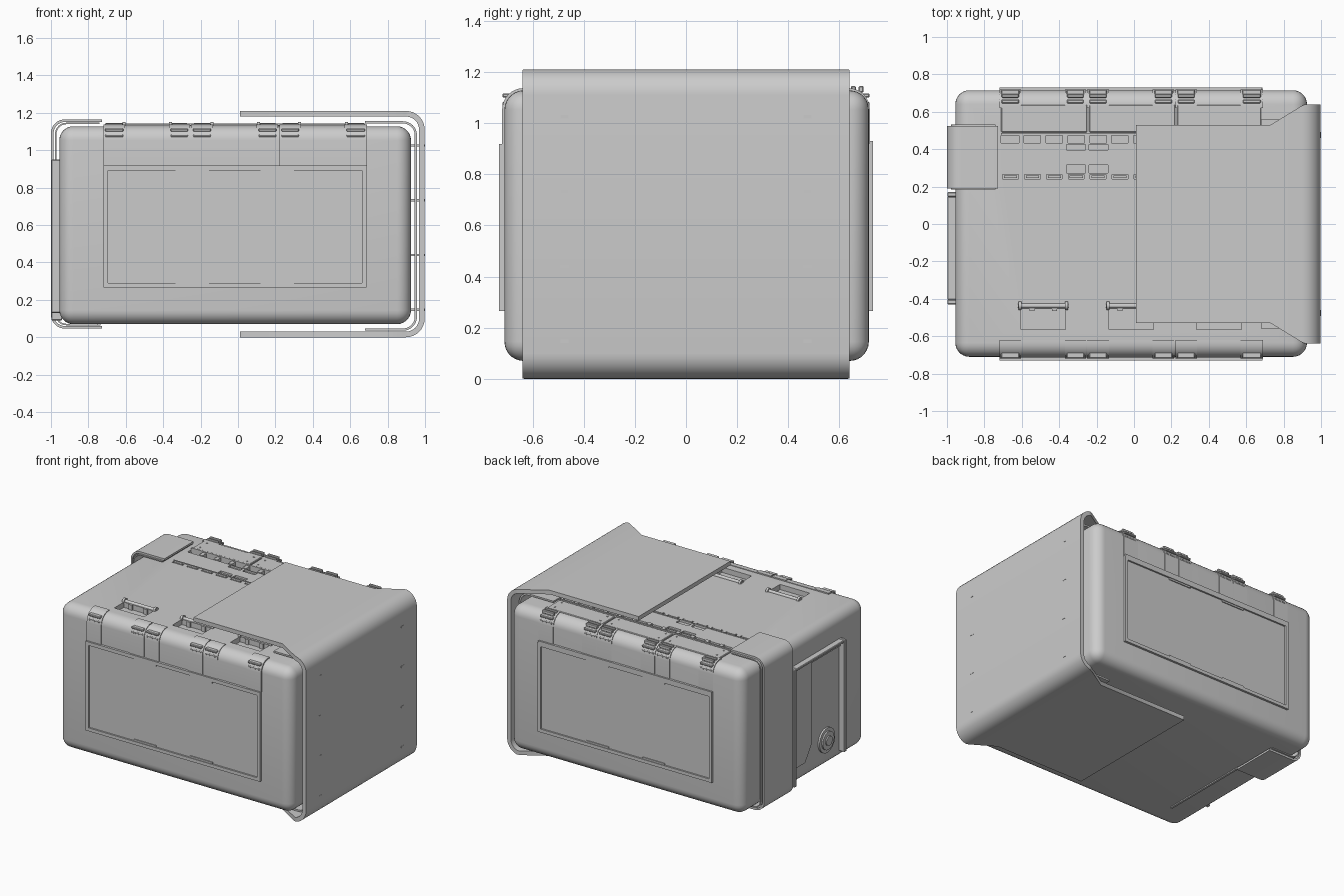
import bpy, bmesh, math
from mathutils import Matrix, Vector

if "Cube" in bpy.data.objects:
    bpy.data.objects.remove(bpy.data.objects["Cube"])


def finish(name, bm):
    bmesh.ops.recalc_face_normals(bm, faces=bm.faces)
    me = bpy.data.meshes.new(name)
    bm.to_mesh(me)
    bm.free()
    ob = bpy.data.objects.new(name, me)
    bpy.context.collection.objects.link(ob)
    return ob


def smooth(ob):
    bpy.ops.object.select_all(action='DESELECT')
    ob.select_set(True)
    bpy.context.view_layer.objects.active = ob
    bpy.ops.object.shade_smooth_by_angle(angle=math.radians(32))


def boxes(name, items, bevel=0, segments=1):
    """Axis-aligned boxes given as x0, x1, y0, y1, z0, z1."""
    bm = bmesh.new()
    for x0, x1, y0, y1, z0, z1 in items:
        m = Matrix.Translation(((x0 + x1) / 2, (y0 + y1) / 2, (z0 + z1) / 2)) @ \
            Matrix.Diagonal((abs(x1 - x0), abs(y1 - y0), abs(z1 - z0), 1))
        bmesh.ops.create_cube(bm, size=1, matrix=m)
    if bevel:
        bmesh.ops.bevel(bm, geom=bm.edges[:], offset=bevel, segments=segments,
                        profile=0.5, affect='EDGES')
    return finish(name, bm)


def cylinder(bm, a, b, r, seg=16):
    a, b = Vector(a), Vector(b)
    rot = (b - a).to_track_quat('Z', 'Y').to_matrix().to_4x4()
    bmesh.ops.create_cone(bm, cap_ends=True, segments=seg, radius1=r, radius2=r,
                          depth=(b - a).length, matrix=Matrix.Translation((a + b) / 2) @ rot)


def arc(cu, cv, r, a0, a1, n=8):
    return [(cu + r * math.cos(math.radians(a0 + (a1 - a0) * i / n)),
             cv + r * math.sin(math.radians(a0 + (a1 - a0) * i / n))) for i in range(n + 1)]


def c_path(us, u1, v0, v1, r):
    """C-shaped path opening to the left, rounded at u1."""
    return ([(u, v1) for u in us] + arc(u1 - r, v1 - r, r, 90, 0)
            + arc(u1 - r, v0 + r, r, 0, -90) + [(u, v0) for u in reversed(us)])


def sheet(name, outer, inner, spans, axis='y'):
    """Solid sheet between two matching paths, spanned across the given axis."""
    bm = bmesh.new()

    def vert(p, s):
        return bm.verts.new((p[0], s, p[1]) if axis == 'y' else (s, p[0], p[1]))
    rows = [(vert(o, s[0]), vert(o, s[1]), vert(i, s[1]), vert(i, s[0]))
            for o, i, s in zip(outer, inner, spans)]
    for a, b in zip(rows, rows[1:]):
        for k in range(4):
            j = (k + 1) % 4
            bm.faces.new((a[k], a[j], b[j], b[k]))
    bm.faces.new(rows[0])
    bm.faces.new(rows[-1])
    ob = finish(name, bm)
    smooth(ob)
    return ob


def c_sheet(name, us, u1, v0, v1, r, t, width, mirror=False):
    outer = c_path(us, u1, v0, v1, r)
    inner = c_path(us, u1 - t, v0 + t, v1 - t, r - t)
    spans = [width(p[0]) for p in outer]
    if mirror:
        outer, inner = ([(-u, v) for u, v in q] for q in (outer, inner))
    return sheet(name, outer, inner, spans)


# main housing with rounded edges
body = boxes("housing", [(-0.955, 0.925, -0.71, 0.715, 0.07, 1.128)], 0.075, 7)

# recesses in the lid: handle wells, vent slots and tab pockets
handles = (-0.485, -0.015, 0.455)
slots = [-0.66 + 0.117 * i for i in range(12)]
cuts = [(c - 0.12, c + 0.12, -0.565, -0.455, 1.09, 1.2) for c in handles]
cuts += [(-0.71, 0.68, 0.432, 0.475, 1.085, 1.2)]
cuts += [(x - 0.042, x + 0.042, 0.24, 0.265, 1.1, 1.2) for x in slots]
cuts += [(x - 0.05, x + 0.05, a, b, 1.115, 1.2)
         for x in (-0.31, -0.19, 0.16, 0.28) for a, b in ((0.27, 0.315), (0.395, 0.425))]
cutter = boxes("lid_cutter", cuts)
mod = body.modifiers.new("recesses", 'BOOLEAN')
mod.object, mod.operation, mod.solver = cutter, 'DIFFERENCE', 'EXACT'
bpy.context.view_layer.update()
mesh = bpy.data.meshes.new_from_object(body.evaluated_get(bpy.context.evaluated_depsgraph_get()))
body.modifiers.clear()
body.data = mesh
bpy.data.objects.remove(cutter)
smooth(body)

# raised ribs and rims around the lid slots
boxes("vent_ribs", [(x + 0.044, x + 0.073, 0.43, 0.477, 1.08, 1.134) for x in slots[:-1]])
boxes("vent_rails", [(-0.71, 0.68, 0.474, 0.486, 1.11, 1.142),
                     (-0.71, 0.68, 0.268, 0.274, 1.12, 1.133)])
boxes("tab_strip", [(x - 0.035, x + 0.035, 0.245, 0.26, 1.09, 1.132) for x in slots])

# lift handles on the lid
bm = bmesh.new()
for c in handles:
    cylinder(bm, (c - 0.135, -0.437, 1.128), (c + 0.135, -0.437, 1.128), 0.013)
    for s in (-1, 1):
        cylinder(bm, (c + s * 0.125 - 0.008, -0.437, 1.128),
                 (c + s * 0.125 + 0.008, -0.437, 1.128), 0.022)
smooth(finish("lid_handles", bm))
boxes("handle_clips", [(c + d - 0.014, c + d + 0.014, -0.465, -0.435, 1.09, 1.128)
                       for c in handles for d in (-0.06, 0.06)])

# rear lid plates with rows of small rivets
bays = [(-0.71, -0.25), (-0.24, 0.22), (0.23, 0.68)]
boxes("rear_lid_plates", [(a, b, 0.49, 0.637, 1.11, 1.138) for a, b in bays], 0.004)
bm = bmesh.new()
for a, b in bays:
    for x in (a + 0.04, b - 0.04):
        for y in (0.52, 0.6):
            cylinder(bm, (x, y, 1.13), (x, y, 1.142), 0.006, 8)
finish("rear_lid_rivets", bm)

# windows, straps and hatch edges on front (-1) and back (1)
straps = [(-0.72, -0.603), (-0.37, -0.257), (-0.25, -0.135),
          (0.1, 0.215), (0.222, 0.336), (0.57, 0.69)]
for s, side in ((-1, "front"), (1, "back")):
    def y(d):
        return s * d
    boxes(side + "_window_frame", [
        (-0.72, 0.688, y(0.69), y(0.731), 0.892, 0.918),
        (-0.72, 0.688, y(0.69), y(0.731), 0.266, 0.29),
        (-0.72, -0.696, y(0.69), y(0.731), 0.29, 0.892),
        (0.664, 0.688, y(0.69), y(0.731), 0.29, 0.892)])
    boxes(side + "_window_panel", [(-0.696, 0.664, y(0.69), y(0.719), 0.29, 0.892)])
    boxes(side + "_window_catches", [(c - 0.09, c + 0.09, y(0.7), y(0.726), z, z + 0.014)
                                     for c in (-0.245, 0.21) for z in (0.288, 0.88)])

    def corner(off, top):
        return [(y(top), 1.128 + off)] + \
            [(y(u), v) for u, v in arc(0.635, 1.053, 0.075 + off, 90, 0)] + [(y(0.71 + off), 0.915)]
    for i, span in enumerate(straps):
        sheet(f"{side}_strap_{i}", corner(0.009, 0.62), corner(-0.01, 0.62), [span] * 11, 'x')
    for i, (a, b) in enumerate(bays):
        sheet(f"{side}_hatch_{i}", corner(0.004, 0.62), corner(-0.01, 0.62), [(a, b)] * 11, 'x')
    boxes(side + "_hinge_clips", [(a + 0.01, b - 0.01, y(0.655), y(0.718), z, z + 0.016)
                                  for a, b in straps for z in (1.068, 1.1)], 0.004)
boxes("rear_hinge_knuckles", [(a + 0.012, b - 0.012, y0, y0 + 0.02, 1.12, 1.145)
                              for a, b in straps for y0 in (0.645, 0.675)], 0.004)
boxes("rear_hinge_ledge", [(-0.72, 0.684, 0.7, 0.731, 0.918, 0.93)])


# large outer guard wrapping the right side, flared towards the corner
def flare(x):
    w = 0.53 + 0.11 * min(max((x - 0.73) / 0.18, 0), 1)
    return -w, w


c_sheet("outer_guard", [0.012, 0.73], 0.998, 0.0, 1.21, 0.1, 0.03, flare)
c_sheet("inner_liner", [0.68], 0.957, 0.035, 1.155, 0.075, 0.012, lambda x: (-0.56, 0.56))
boxes("guard_studs", [(0.92, 1.0, yy - 0.016, yy + 0.016, z - 0.006, z + 0.006)
                      for yy in (-0.475, 0.475) for z in (0.147, 0.44, 0.733, 1.025)])

# narrow bracket clasping the left side
c_sheet("left_bracket", [0.728], 1.0, 0.046, 1.165, 0.075, 0.014,
        lambda x: (0.19, 0.525), True)
c_sheet("left_bracket_liner", [0.74], 0.978, 0.064, 1.147, 0.06, 0.008,
        lambda x: (0.185, 0.533), True)

# left service bay: rim, chamfered cover and round cap
boxes("service_bay_rim", [(-0.998, -0.94, 0.145, 0.17, 0.09, 0.95),
                          (-0.998, -0.94, -0.43, -0.405, 0.13, 0.95),
                          (-0.998, -0.94, -0.405, 0.145, 0.932, 0.95)], 0.004)
bm = bmesh.new()
cover = [(0.145, 0.932), (-0.405, 0.932), (-0.405, 0.9), (-0.08, 0.9),
         (-0.08, 0.32), (0.0, 0.2), (0.145, 0.2)]
face = bm.faces.new([bm.verts.new((-0.95, u, v)) for u, v in cover])
ext = bmesh.ops.extrude_face_region(bm, geom=[face])
bmesh.ops.translate(bm, vec=(-0.014, 0, 0),
                    verts=[g for g in ext['geom'] if isinstance(g, bmesh.types.BMVert)])
finish("service_bay_cover", bm)
bm = bmesh.new()
for r, x in ((0.09, -0.968), (0.066, -0.978), (0.035, -0.986)):
    cylinder(bm, (-0.95, -0.25, 0.27), (x, -0.25, 0.27), r, 32)
smooth(finish("service_cap", bm))

# underside foot strip near the left edge
boxes("underside_strip", [(-0.75, -0.735, -0.5, 0.19, 0.062, 0.075)])
